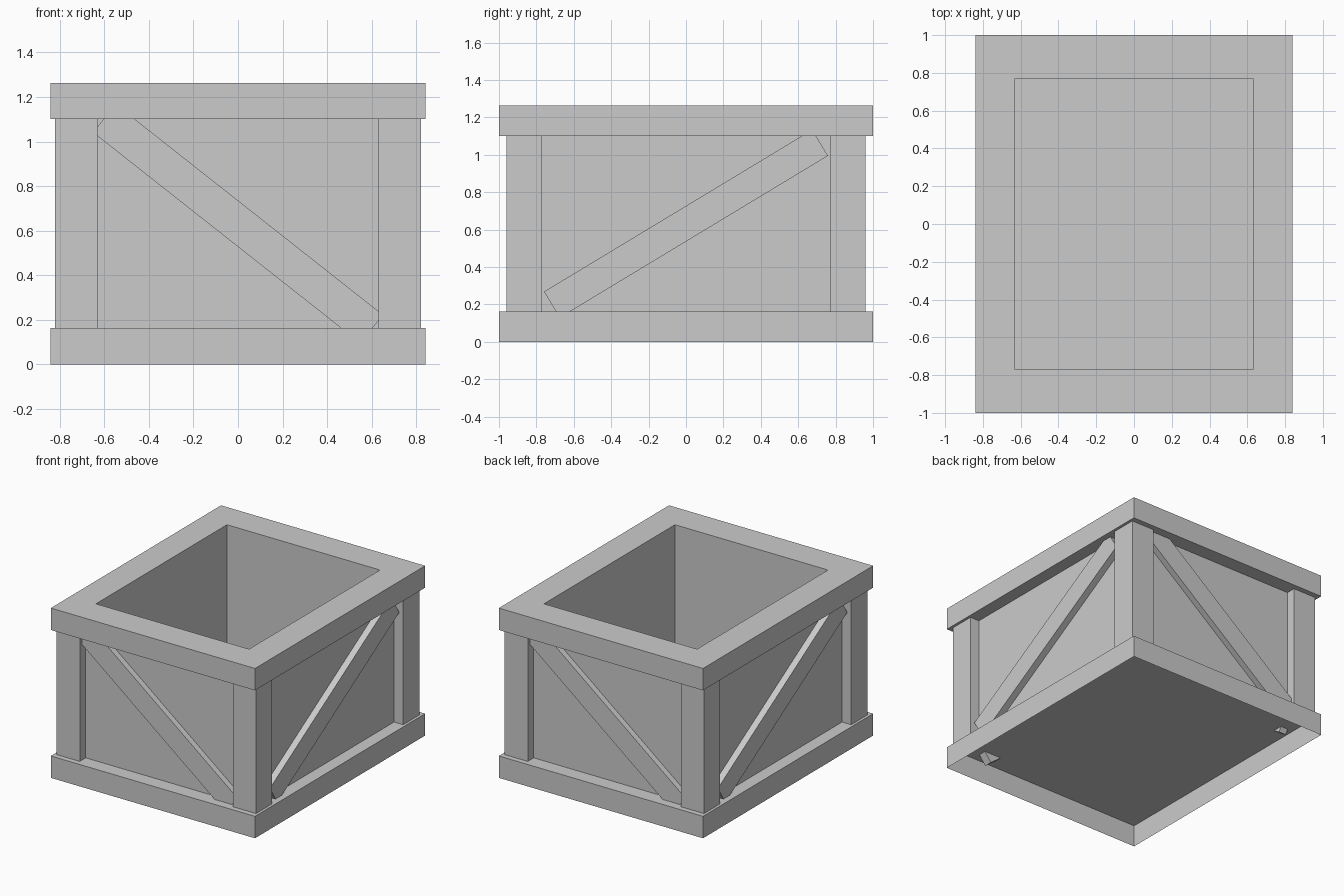
import bpy, bmesh
from math import atan2, hypot, pi
from mathutils import Matrix, Vector

if "Cube" in bpy.data.objects:
    bpy.data.objects.remove(bpy.data.objects["Cube"])


def make_object(name, bm):
    bmesh.ops.recalc_face_normals(bm, faces=bm.faces)
    mesh = bpy.data.meshes.new(name)
    bm.to_mesh(mesh)
    bm.free()
    obj = bpy.data.objects.new(name, mesh)
    bpy.context.collection.objects.link(obj)
    return obj


def box(name, size, matrix):
    bm = bmesh.new()
    bmesh.ops.create_cube(bm, size=1, matrix=matrix @ Matrix.Diagonal((*size, 1)))
    return make_object(name, bm)


def frame(name, outer, inner, z0, z1):
    """Rectangular tube with half sizes outer and inner."""
    bm = bmesh.new()
    signs = ((-1, -1), (1, -1), (1, 1), (-1, 1))
    profile = ((outer, z0), (outer, z1), (inner, z1), (inner, z0))
    rings = [[bm.verts.new((sx * h[0], sy * h[1], z)) for sx, sy in signs]
             for h, z in profile]
    for i in range(4):
        a, b = rings[i], rings[(i + 1) % 4]
        for j in range(4):
            k = (j + 1) % 4
            bm.faces.new((a[j], a[k], b[k], b[j]))
    return make_object(name, bm)


RIM, HOLE, PANEL = (0.84, 1.0), (0.63, 0.77), (0.745, 0.89)
POST = (0.82, 0.96)
LOW, HIGH, TOP = 0.163, 1.10, 1.263

# Base: shallow tray, hollow underneath, its top is the floor
base = bmesh.new()
bmesh.ops.create_cube(base, size=1, matrix=Matrix.Translation((0, 0, LOW / 2))
                      @ Matrix.Diagonal((2 * RIM[0], 2 * RIM[1], LOW, 1)))
base.faces.ensure_lookup_table()
under = [f for f in base.faces if f.calc_center_median().z < 0.001]
bmesh.ops.delete(base, geom=under, context='FACES_ONLY')
base_obj = make_object("base", base)
for poly in base_obj.data.polygons:
    # Keep the open tray facing outwards
    if poly.normal.dot(poly.center - Vector((0, 0, LOW / 2))) < 0:
        poly.flip()

# Walls and top rim
frame("wall_panels", PANEL, HOLE, LOW, HIGH)
frame("top_rim", RIM, HOLE, HIGH, TOP)

# Corner posts
for sx in (-1, 1):
    for sy in (-1, 1):
        cx, cy = (POST[0] + HOLE[0]) / 2, (POST[1] + HOLE[1]) / 2
        box(f"{'front' if sy < 0 else 'back'}_{'right' if sx > 0 else 'left'}_post",
            (POST[0] - HOLE[0], POST[1] - HOLE[1], HIGH - LOW),
            Matrix.Translation((sx * cx, sy * cy, (LOW + HIGH) / 2)))

# Diagonal braces: wall turn, outer distance, half run and half rise
for name, turn, dist, run, rise in (
        ("front_brace", 0, 0.935, 0.60, -0.473),
        ("right_brace", pi / 2, 0.795, 0.717, 0.433),
        ("back_brace", pi, 0.935, 0.60, -0.473),
        ("left_brace", -pi / 2, 0.795, 0.717, 0.433)):
    depth = 0.06
    box(name, (2 * hypot(run, rise), depth, 0.163),
        Matrix.Rotation(turn, 4, 'Z')
        @ Matrix.Translation((0, -dist + depth / 2, TOP / 2))
        @ Matrix.Rotation(-atan2(rise, run), 4, 'Y'))
